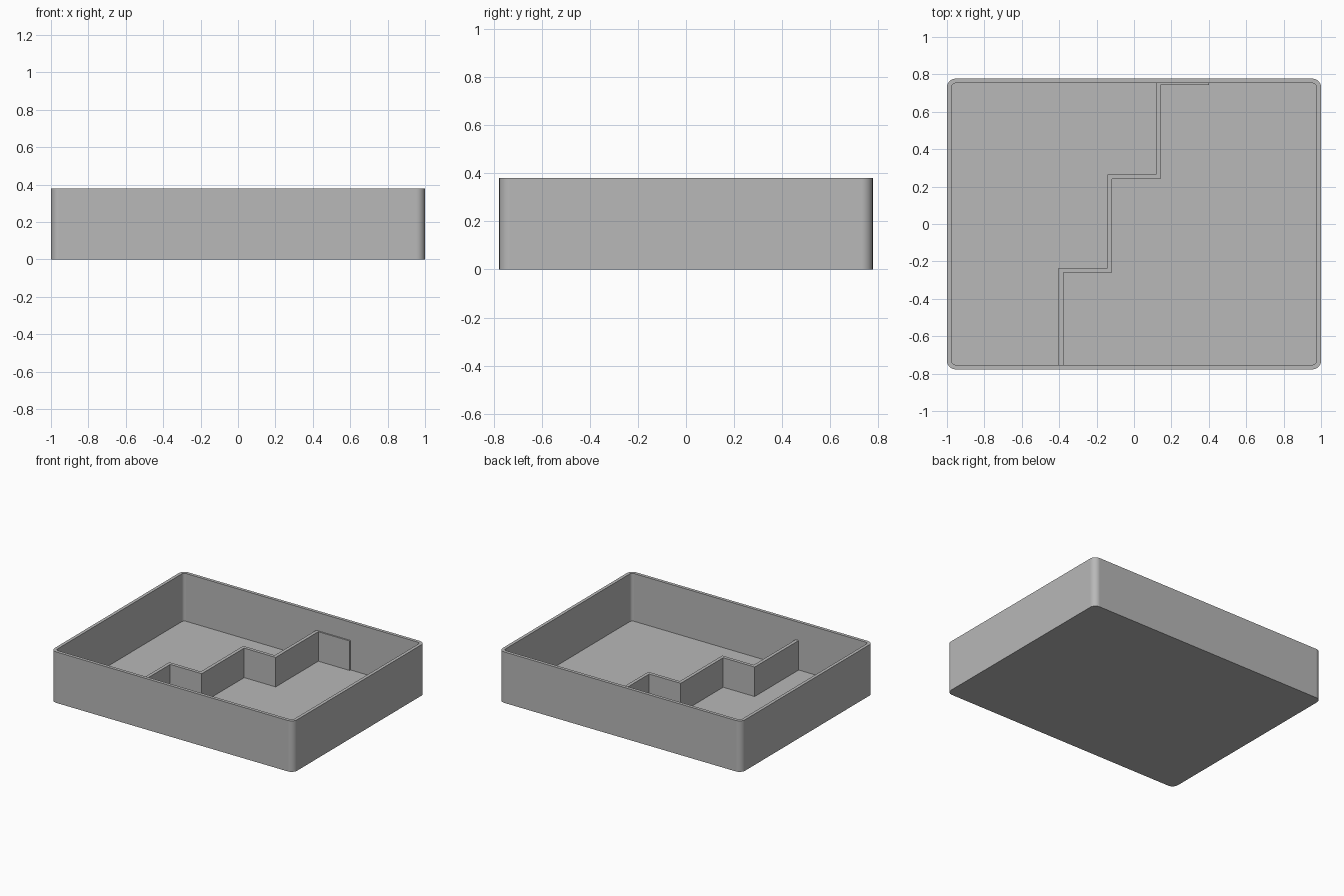
import bpy, bmesh
from math import sin, cos, pi, radians

cube = bpy.data.objects.get("Cube")
if cube:
    bpy.data.objects.remove(cube, do_unlink=True)

HALF_X, HALF_Y, HEIGHT = 1.0, 0.777, 0.38
WALL = 0.024            # wall and floor thickness
RADIUS = 0.046          # outer corner radius
DIVIDER_TOP = 0.244

grey = bpy.data.materials.new("plain grey")
grey.use_nodes = True
grey.diffuse_color = (0.48, 0.48, 0.48, 1)
grey.node_tree.nodes["Principled BSDF"].inputs["Base Color"].default_value = (0.48, 0.48, 0.48, 1)


def make_object(name, bm):
    bmesh.ops.recalc_face_normals(bm, faces=bm.faces)
    mesh = bpy.data.meshes.new(name)
    bm.to_mesh(mesh)
    bm.free()
    mesh.materials.append(grey)
    obj = bpy.data.objects.new(name, mesh)
    bpy.context.collection.objects.link(obj)
    return obj


def rounded_ring(bm, inset, z, steps=10):
    """Loop of vertices around a rounded rectangle."""
    r = RADIUS - inset
    cx, cy = HALF_X - RADIUS, HALF_Y - RADIUS
    ring = []
    for k, (sx, sy) in enumerate([(1, 1), (-1, 1), (-1, -1), (1, -1)]):
        for i in range(steps + 1):
            a = (k + i / steps) * pi / 2
            ring.append(bm.verts.new((sx * cx + r * cos(a), sy * cy + r * sin(a), z)))
    return ring


# Open tray: underside, outer wall, rim, inner wall, floor
bm = bmesh.new()
rings = [rounded_ring(bm, 0, 0), rounded_ring(bm, 0, HEIGHT),
         rounded_ring(bm, WALL, HEIGHT), rounded_ring(bm, WALL, WALL)]
for low, high in zip(rings, rings[1:]):
    for i in range(len(low)):
        j = (i + 1) % len(low)
        bm.faces.new((low[i], low[j], high[j], high[i]))
bm.faces.new(rings[0])
bm.faces.new(rings[-1])
tray = make_object("tray", bm)

bpy.ops.object.select_all(action='DESELECT')
tray.select_set(True)
bpy.context.view_layer.objects.active = tray
bpy.ops.object.shade_smooth_by_angle(angle=radians(30))
normals = tray.modifiers.new("even wall shading", 'WEIGHTED_NORMAL')
normals.keep_sharp = True

# Stepped divider: a zigzag strip with mitred corners, raised from the floor
h = 0.0125
path = [(-0.39, -0.765)]
for step in range(3):
    x, y = -0.39 + 0.26 * step, -0.247 + 0.5 * step
    path += [(x, y), (x + 0.26, y)]
path[-1] = (0.40, path[-1][1])
path = [(x, y + 0.002 * (k >= 5)) for k, (x, y) in enumerate(path)]

bm = bmesh.new()
pairs = []
for k, (x, y) in enumerate(path):
    dx = 0 if k == len(path) - 1 else h
    dy = 0 if k == 0 else h
    pairs.append([bm.verts.new((x + s * dx, y - s * dy, WALL / 2)) for s in (-1, 1)])
for (a, b), (c, d) in zip(pairs, pairs[1:]):
    bm.faces.new((a, b, d, c))
raised = bmesh.ops.extrude_face_region(bm, geom=bm.faces[:])["geom"]
bmesh.ops.translate(bm, vec=(0, 0, DIVIDER_TOP - WALL / 2),
                    verts=[v for v in raised if isinstance(v, bmesh.types.BMVert)])
make_object("stepped_divider", bm)
